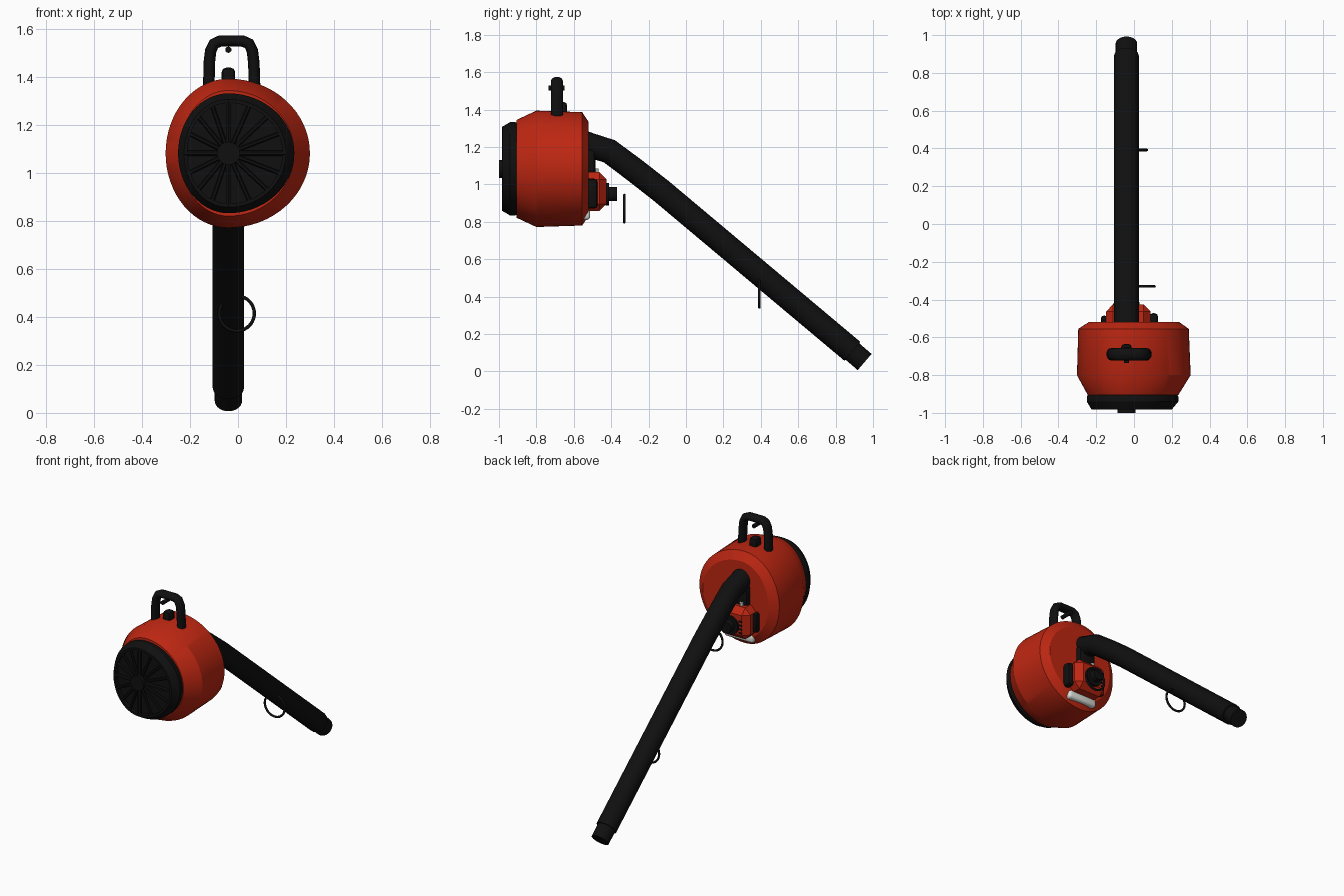
import bpy, bmesh, math
from mathutils import Vector

if "Cube" in bpy.data.objects:
    bpy.data.objects.remove(bpy.data.objects["Cube"])

def material(name, col):
    m = bpy.data.materials.new(name)
    m.diffuse_color = (*col, 1)
    m.use_nodes = True
    m.node_tree.nodes["Principled BSDF"].inputs["Base Color"].default_value = m.diffuse_color
    return m

RED = material("red plastic", (0.52, 0.02, 0.006))
BLACK = material("black plastic", (0.005, 0.005, 0.005))
WHITE = material("white tank plastic", (0.7, 0.72, 0.68))
CX, CZ = -0.04, 1.083   # fan axis

def finish(name, bm, mat, angle=30):
    bmesh.ops.recalc_face_normals(bm, faces=bm.faces)
    me = bpy.data.meshes.new(name)
    bm.to_mesh(me)
    bm.free()
    ob = bpy.data.objects.new(name, me)
    bpy.context.collection.objects.link(ob)
    me.materials.append(mat)
    bpy.ops.object.select_all(action='DESELECT')
    bpy.context.view_layer.objects.active = ob
    ob.select_set(True)
    bpy.ops.object.shade_smooth_by_angle(angle=math.radians(angle))
    return ob

def egg_loft(name, rings, mat, n=64):
    """Loft along y; ring = (y, left, right, half height)."""
    bm = bmesh.new()
    loops = []
    for y, l, r, h in rings:
        loop = []
        for i in range(n):
            a = 2 * math.pi * i / n
            c, s = math.cos(a), math.sin(a)
            loop.append(bm.verts.new((CX + c * (r if c > 0 else l), y, CZ + s * h)))
        loops.append(loop)
    for a, b in zip(loops, loops[1:]):
        for i in range(n):
            j = (i + 1) % n
            bm.faces.new((a[i], a[j], b[j], b[i]))
    bm.faces.new(loops[0])
    bm.faces.new(loops[-1])
    return finish(name, bm, mat)

def box(name, x, y, z, mat, bevel=0.0, segs=1):
    bm = bmesh.new()
    bmesh.ops.create_cube(bm, size=1)
    for v in bm.verts:
        v.co = [lo + (c + 0.5) * (hi - lo) for c, (lo, hi) in zip(v.co, (x, y, z))]
    if bevel:
        bmesh.ops.bevel(bm, geom=bm.edges[:], offset=bevel, segments=segs,
                        profile=0.5, affect='EDGES')
    return finish(name, bm, mat)

def rod(name, a, b, r, mat, n=24, r2=None):
    a, b = Vector(a), Vector(b)
    bm = bmesh.new()
    bmesh.ops.create_cone(bm, cap_ends=True, segments=n, radius1=r,
                          radius2=r if r2 is None else r2, depth=(b - a).length)
    ob = finish(name, bm, mat)
    ob.rotation_euler = (b - a).to_track_quat('Z', 'Y').to_euler()
    ob.location = (a + b) / 2
    return ob

def tube(name, pts, r, mat, y=0, sy=1, res=6):
    cu = bpy.data.curves.new(name, 'CURVE')
    cu.dimensions = '3D'
    cu.bevel_depth, cu.bevel_resolution, cu.use_fill_caps = r, res, True
    sp = cu.splines.new('POLY')
    sp.points.add(len(pts) - 1)
    for p, c in zip(sp.points, pts):
        p.co = (*c, 1)
    sp.use_smooth = True
    ob = bpy.data.objects.new(name, cu)
    bpy.context.collection.objects.link(ob)
    cu.materials.append(mat)
    ob.location.y, ob.scale.y = y, sy
    return ob

def torus(name, x, y, z, R, r, mat):
    bpy.ops.mesh.primitive_torus_add(location=(x, y, z), rotation=(math.pi / 2, 0, 0),
        major_radius=R, minor_radius=r, major_segments=40, minor_segments=8)
    ob = bpy.context.object
    ob.name = name
    ob.data.materials.append(mat)
    bpy.ops.object.shade_smooth_by_angle(angle=math.radians(60))

# Fan housing
egg_loft("fan_housing", [(-0.905, 0.205, 0.275, 0.262), (-0.80, 0.262, 0.34, 0.311),
                         (-0.555, 0.255, 0.33, 0.303), (-0.52, 0.20, 0.28, 0.25)], RED)

# Intake grille: rim, recessed disc, spokes and hub
egg_loft("grille_rim", [(-0.89, 0.195, 0.262, 0.24), (-0.915, 0.21, 0.275, 0.25),
                        (-0.94, 0.21, 0.275, 0.25), (-0.982, 0.185, 0.24, 0.225),
                        (-0.982, 0.172, 0.226, 0.21), (-0.955, 0.172, 0.226, 0.21)], BLACK)
for i in range(16):
    a = math.tau * i / 16
    c, s = math.cos(a), math.sin(a)
    rx = 0.24 if c > 0 else 0.185
    rod(f"grille_spoke_{i}", (CX, -0.972, CZ), (CX + c * rx, -0.972, CZ + s * 0.225),
        0.012 if i % 4 == 0 else 0.009, BLACK, 6)
rod("grille_hub", (CX, -0.95, CZ), (CX, -1.0, CZ), 0.048, BLACK)

# Blower tube with bend and nozzle
tube("blower_tube", [(CX, -0.56, 1.225), (CX, -0.50, 1.205), (CX, -0.41, 1.177),
                     (CX, -0.28, 1.08), (CX, -0.135, 0.967), (CX, 0.89, 0.107)], 0.066, BLACK)
rod("nozzle", (CX, 0.86, 0.132), (CX, 0.955, 0.05), 0.057, BLACK, 28)
box("tube_base", (-0.105, 0.025), (-0.56, -0.485), (1.03, 1.2), BLACK, 0.025, 2)

# Carry handle with trigger, bolts and top knob
tube("carry_handle", [(-0.122, 0, 1.34), (-0.120, 0, 1.46), (-0.114, 0, 1.51), (-0.10, 0, 1.54),
                      (-0.075, 0, 1.551), (0.02, 0, 1.551), (0.046, 0, 1.54), (0.06, 0, 1.51),
                      (0.066, 0, 1.46), (0.07, 0, 1.34)], 0.024, BLACK, -0.69, 1.35)
rod("handle_trigger", (CX, -0.735, 1.515), (CX, -0.65, 1.515), 0.013, BLACK, 12)
box("top_knob", (-0.068, -0.012), (-0.70, -0.635), (1.36, 1.44), BLACK, 0.018, 2)

# Engine cover, side parts and starter
box("engine_cover", (-0.148, 0.088), (-0.57, -0.425), (0.857, 1.065), RED, 0.038, 1)
box("muffler_right", (0.08, 0.128), (-0.54, -0.472), (0.87, 1.03), BLACK, 0.02, 2)
box("air_filter_left", (-0.175, -0.14), (-0.54, -0.485), (0.90, 1.03), BLACK, 0.015, 2)
rod("starter_disc", (-0.03, -0.43, 0.948), (-0.03, -0.412, 0.948), 0.06, BLACK, 32)
rod("starter_knob", (-0.03, -0.43, 0.948), (-0.03, -0.37, 0.948), 0.038, BLACK)
for i in range(4):
    z = 0.905 + i * 0.025
    box(f"engine_vent_{i}", (-0.112, -0.09), (-0.43, -0.42), (z, z + 0.01), BLACK)
rod("spark_plug", (-0.07, -0.48, 1.05), (-0.07, -0.48, 1.085), 0.012, WHITE, 12)

# Fuel tank under the engine
box("fuel_tank", (-0.13, 0.085), (-0.57, -0.512), (0.81, 0.866), WHITE, 0.018, 3)

# Cable rings
torus("starter_ring", 0.036, -0.33, 0.87, 0.073, 0.007, BLACK)
torus("tube_ring", -0.005, 0.392, 0.415, 0.073, 0.007, BLACK)
